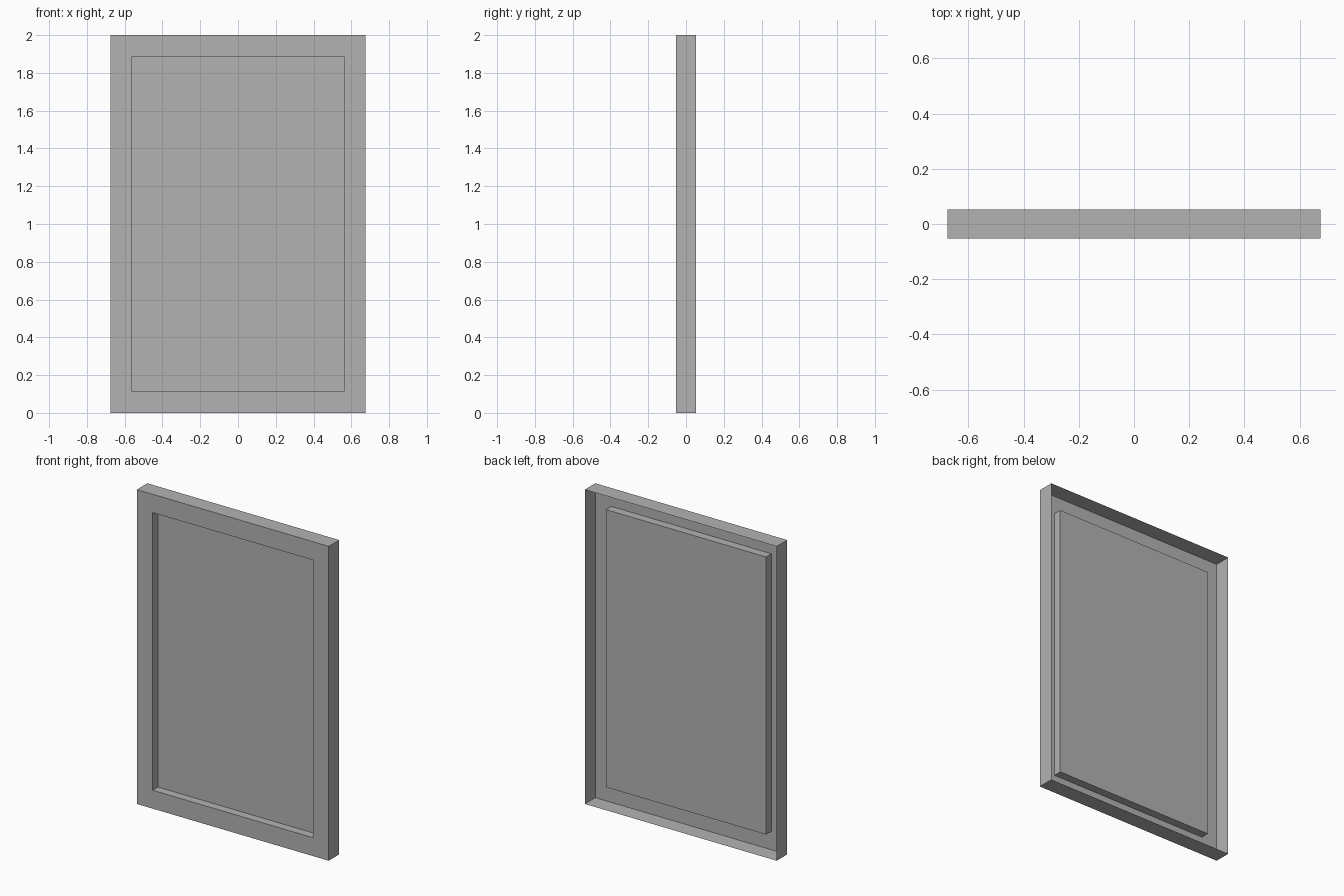
import bpy, bmesh
from mathutils import Vector

WIDTH, DEPTH, HEIGHT = 1.35, 0.105, 2.0
PANEL_W, PANEL_H = 1.127, 1.766
RECESS = 0.053

if "Cube" in bpy.data.objects:
    bpy.data.objects.remove(bpy.data.objects["Cube"], do_unlink=True)

grey = bpy.data.materials.new("plain_grey")
grey.use_nodes = True
colour = (0.45, 0.45, 0.45, 1.0)
grey.diffuse_color = colour
grey.node_tree.nodes["Principled BSDF"].inputs["Base Color"].default_value = colour

# Outer shell: thin box, open at the back
bm = bmesh.new()
bmesh.ops.create_cube(bm, size=1)
bmesh.ops.scale(bm, vec=(WIDTH, DEPTH, HEIGHT), verts=bm.verts)
bm.normal_update()
back = max(bm.faces, key=lambda f: f.normal.y)
front = min(bm.faces, key=lambda f: f.normal.y)
bmesh.ops.delete(bm, geom=[back], context='FACES_ONLY')

# Border: inset the front face and fit it to the panel outline
bmesh.ops.inset_individual(bm, faces=[front], thickness=0.1)
for v in front.verts:
    v.co.x = PANEL_W / 2 if v.co.x > 0 else -PANEL_W / 2
    v.co.z = PANEL_H / 2 if v.co.z > 0 else -PANEL_H / 2

# Recessed panel: straight walls pushed back from the border
panel = bmesh.ops.extrude_discrete_faces(bm, faces=[front])["faces"][0]
bmesh.ops.translate(bm, vec=Vector((0, RECESS, 0)), verts=panel.verts)
bmesh.ops.translate(bm, vec=Vector((0, 0, HEIGHT / 2)), verts=bm.verts)

mesh = bpy.data.meshes.new("framed_panel")
bm.to_mesh(mesh)
bm.free()
mesh.materials.append(grey)
bpy.context.collection.objects.link(bpy.data.objects.new("framed_panel", mesh))
